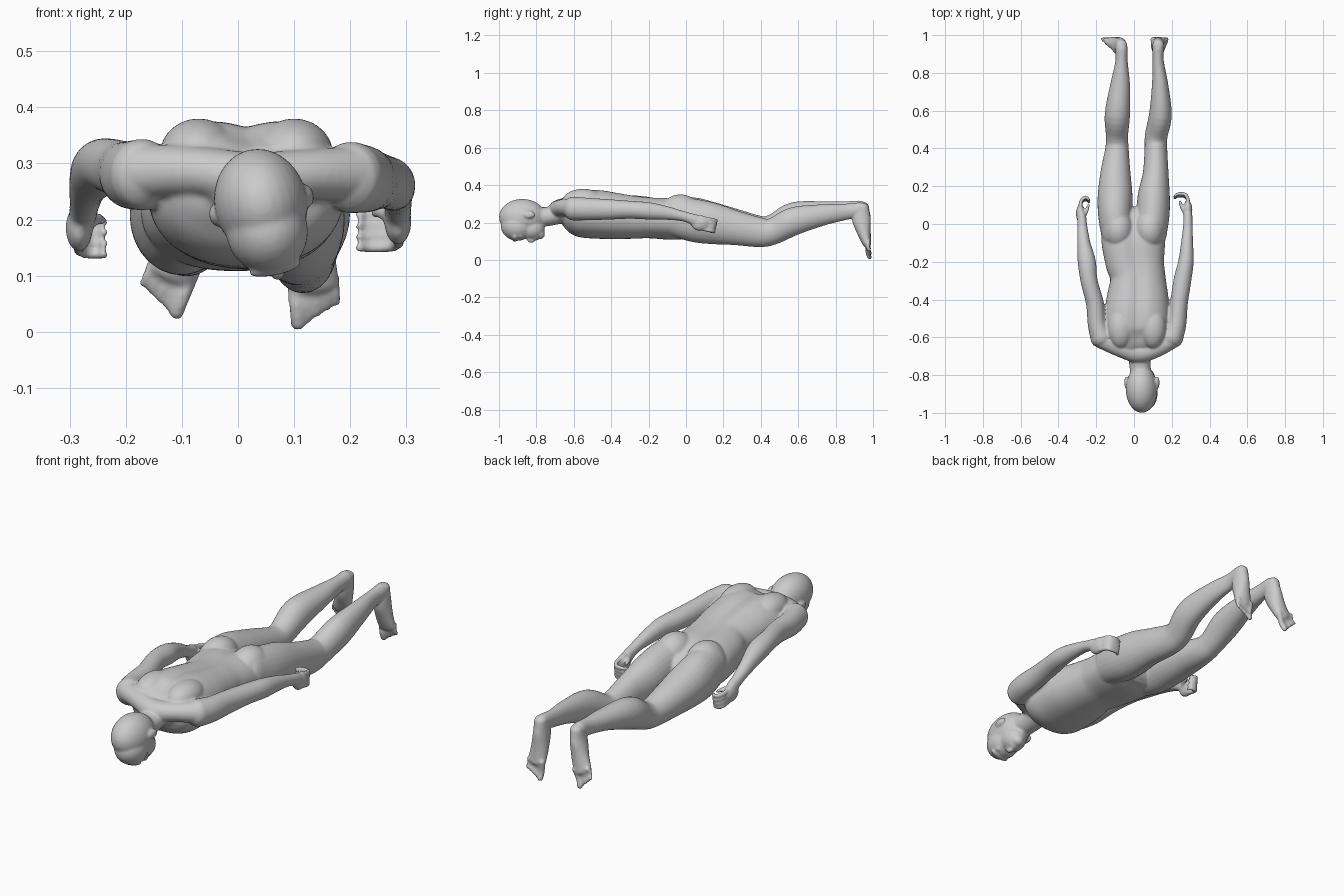
import bpy, bmesh, math
from mathutils import Vector, Matrix

bm = bmesh.new()
X, Z = Vector((1, 0, 0)), Vector((0, 0, 1))


def spline(pts, steps):
    """Catmull-Rom through tuples of any length."""
    out = []
    for i in range(len(pts) - 1):
        p = [pts[max(0, min(len(pts) - 1, i + k))] for k in (-1, 0, 1, 2)]
        for s in range(steps):
            t = s / steps
            out.append([0.5 * (2 * b + (c - a) * t + (2 * a - 5 * b + 4 * c - d) * t * t
                        + (3 * b - a - 3 * c + d) * t ** 3) for a, b, c, d in zip(*p)])
    return out + [list(pts[-1])]


def loft(pts, hint=X, n=28, steps=5, power=2.0, groove=0.0):
    """Closed tube through (x, y, z, radius along hint, other radius), rounded ends."""
    path = spline(pts, steps)
    cen = [Vector(p[:3]) for p in path]
    rings = []
    for i, p in enumerate(path):
        t = (cen[min(i + 1, len(cen) - 1)] - cen[max(i - 1, 0)]).normalized()
        side = (hint - t * hint.dot(t)).normalized()
        rings.append((cen[i], t, side, side.cross(t), p[3], p[4]))

    def cap(ring, sign):
        c, t, s, u, a, b = ring
        r = min(a, b) * 0.8
        return [(c + t * sign * r * math.sin(k), t, s, u, a * math.cos(k), b * math.cos(k))
                for k in (0.4, 0.8, 1.15, 1.4)]
    rings = cap(rings[0], -1)[::-1] + rings + cap(rings[-1], 1)
    loops = []
    for c, t, s, u, a, b in rings:
        loop = []
        for k in range(n):
            w = 2 * math.pi * k / n
            ca, sa = math.cos(w), math.sin(w)
            dx = a * math.copysign(abs(ca) ** (2 / power), ca)
            dz = b * math.copysign(abs(sa) ** (2 / power), sa)
            v = c + s * dx + u * dz
            if v.z > c.z:
                v.z -= groove * math.exp(-(dx / 0.035) ** 2)
            loop.append(bm.verts.new(v))
        loops.append(loop)
    for l0, l1 in zip(loops, loops[1:]):
        for k in range(n):
            bm.faces.new((l0[k], l0[(k + 1) % n], l1[(k + 1) % n], l1[k]))
    bm.faces.new(loops[0][::-1])
    bm.faces.new(loops[-1])


def ball(c, r, frame=Matrix()):
    m = frame @ Matrix.Translation(c) @ Matrix.Diagonal((*r, 1))
    bmesh.ops.create_uvsphere(bm, u_segments=28, v_segments=18, radius=1, matrix=m)


# torso with spine groove
loft([(.025, -.67, .262, .085, .06), (.02, -.635, .26, .14, .09), (.015, -.57, .25, .172, .126),
      (.015, -.48, .247, .172, .133), (.02, -.38, .238, .162, .127), (.02, -.28, .231, .146, .118),
      (.005, -.2, .228, .156, .112), (-.003, -.1, .222, .168, .113), (-.003, -.03, .212, .168, .105),
      (-.003, .02, .205, .15, .09)], n=48, power=2.25, groove=.016)
# shoulder blades, glutes
for s in (-1, 1):
    ball((.015 + s * .085, -.55, .315), (.07, .11, .065))
    ball((s * .083, -.03, .26), (.08, .105, .09))
# collar slope and neck
loft([(-.17, -.61, .285, .05, .05), (-.07, -.655, .285, .05, .045), (.025, -.68, .27, .055, .05),
      (.12, -.655, .28, .05, .045), (.2, -.61, .28, .05, .05)], hint=Vector((0, 1, 0)))
loft([(.022, -.62, .265, .075, .06), (.028, -.7, .24, .06, .052),
      (.033, -.76, .23, .056, .052), (.036, -.84, .23, .058, .06)])

# head: local frame, face towards local -z
head = Matrix.Translation((.045, -.87, .21)) @ Matrix.Rotation(-.22, 4, 'Y')
ball((0, -.005, .02), (.083, .125, .097), head)
ball((0, -.03, -.03), (.073, .09, .078), head)
ball((0, .045, -.045), (.058, .07, .06), head)
ball((0, .088, -.075), (.03, .028, .026), head)
ball((0, .065, -.093), (.026, .018, .016), head)
loft([(.075, -.845, .115, .008, .01), (.072, -.832, .104, .012, .013),
      (.07, -.82, .102, .013, .01)], n=12)
ball((0, -.045, -.1), (.05, .014, .012), head)
for s in (-1, 1):
    ball((s * .03, -.015, -.092), (.016, .011, .012), head)
    ball((s * .084, .03, .015), (.011, .034, .02), head)

# legs
loft([(-.09, -.06, .235, .082, .108), (-.1, .05, .217, .09, .115), (-.1, .15, .203, .092, .103),
      (-.098, .27, .186, .08, .085), (-.09, .4, .167, .062, .068), (-.09, .47, .182, .059, .064),
      (-.088, .58, .235, .067, .074), (-.073, .74, .262, .052, .052), (-.066, .86, .272, .033, .042),
      (-.066, .93, .28, .033, .038)])
loft([(.09, -.06, .235, .082, .108), (.1, .05, .21, .088, .115), (.105, .15, .193, .085, .11),
      (.115, .27, .17, .068, .092), (.116, .4, .147, .06, .079), (.118, .47, .155, .06, .071),
      (.14, .58, .208, .06, .075), (.138, .74, .242, .043, .056), (.128, .86, .258, .03, .043),
      (.128, .93, .27, .031, .038)])

# feet: heel to ball, then five toes from big to little
feet = [([(-.066, .945, .288, .03, .034), (-.073, .938, .23, .035, .05), (-.092, .952, .16, .042, .036),
          (-.116, .968, .105, .046, .023)], (-.088, .978, .088), (-.155, .978, .115), -.4),
        ([(.128, .945, .282, .03, .034), (.128, .938, .22, .035, .05), (.13, .952, .145, .042, .036),
          (.135, .968, .085, .046, .023)], (.102, .978, .072), (.172, .978, .085), .08)]
for sole, a, b, lean in feet:
    loft(sole)
    for i in range(5):
        c = Vector(a).lerp(Vector(b), i / 4)
        d = Vector((lean, 0, -1)).normalized() * (.06 - .007 * i)
        r = .0135 if i == 0 else .0095
        e = c + d
        loft([(*(c - d * .4), r, r), (*(c + d * .4 - Vector((0, .006, 0))), r, r),
              (e.x, e.y + .004, e.z, r, r * .9)], n=12)

# arms
loft([(-.17, -.605, .28, .06, .064), (-.195, -.53, .28, .05, .06), (-.207, -.42, .288, .047, .053),
      (-.238, -.3, .298, .045, .047), (-.25, -.2, .288, .048, .048), (-.266, -.1, .262, .035, .038),
      (-.273, -.02, .23, .027, .028), (-.277, .04, .205, .024, .032)])
loft([(.2, -.605, .275, .06, .064), (.225, -.53, .272, .052, .06), (.238, -.42, .27, .047, .055),
      (.256, -.3, .268, .047, .048), (.275, -.2, .262, .041, .046), (.281, -.1, .25, .032, .036),
      (.285, -.01, .232, .025, .027), (.285, .05, .212, .024, .032)])

# hands: palm, four curled fingers, thumb (curl points to the body)
for x, y, z, s, reach in ((-.283, .055, .185, 1, .045), (.285, .075, .197, -1, .07)):
    ball((x, y, z), (.024, .05, .042), Matrix())
    for i in range(4):
        h = z + .026 - .02 * i
        k = .004 * i
        loft([(x, y + .02, h, .0105, .0105), (x, y + .055, h - .006, .0105, .0105),
              (x + s * .015, y + .083 - k, h - .012, .01, .01),
              (x + s * reach * .8, y + .084 - k, h - .014, .0085, .0085),
              (x + s * reach, y + .07 - k, h - .014, .0075, .0075)], hint=Z, n=12)
    loft([(x + s * .008, y - .02, z + .01, .014, .014), (x + s * .03, y + .01, z + .016, .011, .011),
          (x + s * .042, y + .045, z + .014, .008, .008)], hint=Z, n=12)

# fuse everything into one smooth skin
bmesh.ops.recalc_face_normals(bm, faces=bm.faces)
mesh = bpy.data.meshes.new("body")
bm.to_mesh(mesh)
bm.free()
body = bpy.data.objects.new("body", mesh)
bpy.context.collection.objects.link(body)
skin = body.modifiers.new("skin", 'REMESH')
skin.mode = 'VOXEL'
skin.voxel_size = .006
skin.use_smooth_shade = True
soft = body.modifiers.new("soften", 'SMOOTH')
soft.factor = .5
soft.iterations = 5
